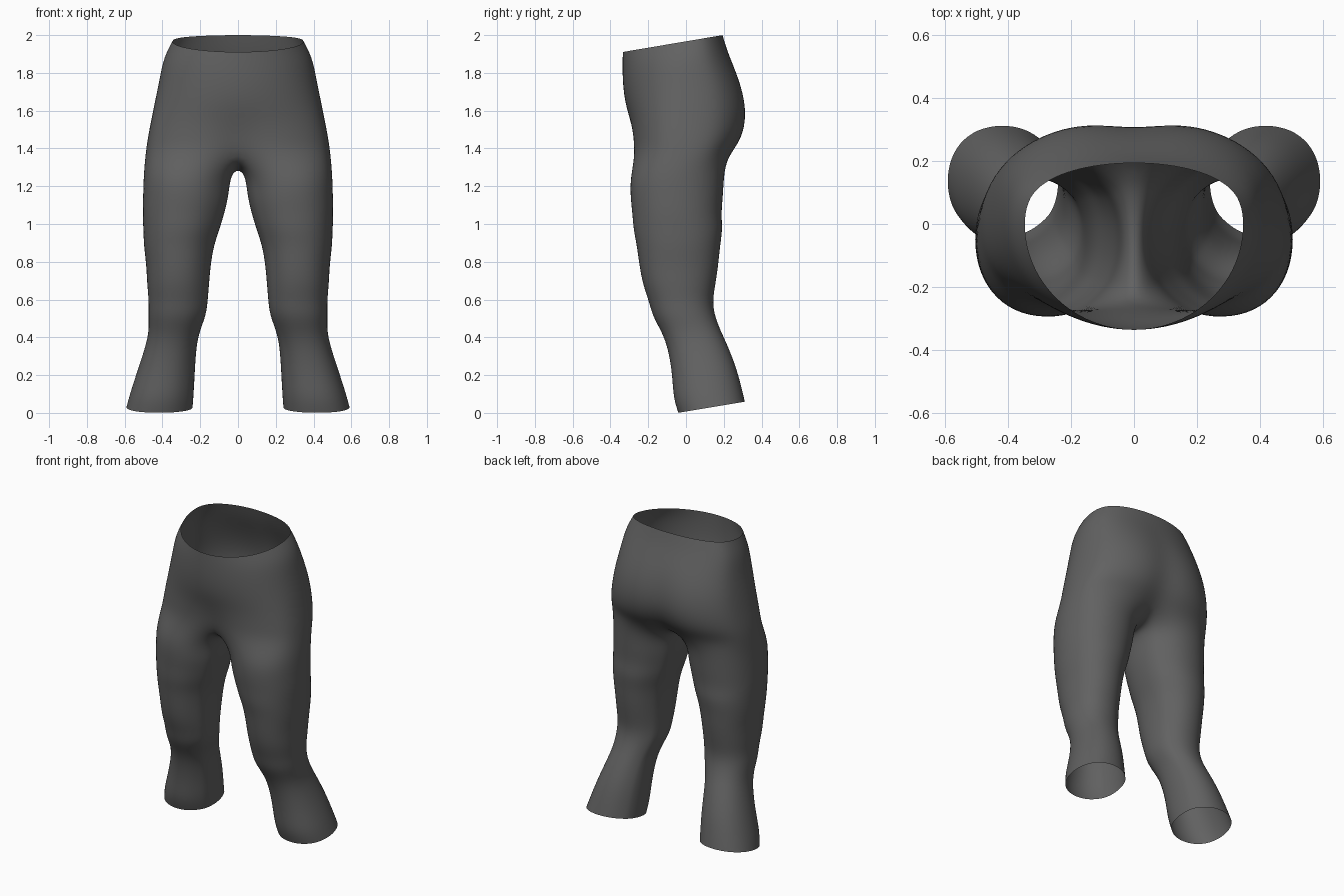
import bpy, bmesh, math

if "Cube" in bpy.data.objects:
    bpy.data.objects.remove(bpy.data.objects["Cube"])

ARC, SEAM = 13, 7          # points on half the hips, points on the crotch seam

# hips: z front, z back, half width, y front, y back, front dip, back cleft, front roundness
HIPS = [
    (1.910, 2.000, .350, -.338, .195, .00, .000, 1.0),
    (1.840, 1.910, .398, -.340, .225, .00, .004, 1.0),
    (1.740, 1.780, .420, -.338, .290, .00, .015, .95),
    (1.640, 1.660, .444, -.325, .333, .00, .030, .90),
    (1.550, 1.540, .465, -.305, .342, .01, .038, .80),
    (1.460, 1.440, .484, -.298, .315, .03, .055, .75),
    (1.380, 1.370, .494, -.298, .260, .05, .065, .70),
]
# legs: z front, z back, x inner, x outer, y front, y back
LEGS = [
    (1.25, 1.28, .038, .505, -.302, .208),
    (1.14, 1.15, .050, .508, -.300, .202),
    (1.06, 1.05, .072, .510, -.290, .192),
    (0.97, 0.97, .098, .506, -.284, .200),
    (0.89, 0.88, .128, .503, -.266, .185),
    (0.78, 0.78, .145, .489, -.252, .176),
    (0.68, 0.68, .153, .485, -.233, .160),
    (0.59, 0.60, .160, .476, -.200, .146),
    (0.51, 0.53, .168, .478, -.180, .152),
    (0.43, 0.45, .200, .474, -.132, .180),
    (0.34, 0.38, .220, .490, -.098, .214),
    (0.20, 0.25, .228, .535, -.076, .268),
    (0.08, 0.13, .234, .575, -.072, .300),
    (0.00, 0.06, .240, .595, -.045, .316),
]


def power(v, e):
    return math.copysign(abs(v) ** e, v)


def hip_ring(zf, zb, hw, yf, yb, dip_f, dip_b, round_f):
    pts = []
    for i in range(ARC):
        t = math.pi * i / (ARC - 1)
        x, c = hw * math.sin(t), math.cos(t)
        groove = math.exp(-(x / .11) ** 2)
        if c > 0:
            y = yf * power(c, round_f) + dip_f * groove
        else:
            y = yb * abs(c) ** .72 - dip_b * groove
        z = zf + (zb - zf) * (y - yf) / (yb - yf)
        pts.append((0 if i in (0, ARC - 1) else x, y, z))
    return pts


def leg_ring(zf, zb, xi, xo, yf, yb):
    a0, a1 = math.radians(-52), math.radians(232)
    angles = [a0 + (a1 - a0) * i / (ARC - 1) for i in range(ARC)]
    inner = 2 * math.pi + a0 - a1
    angles += [a1 + inner * (j + 1) / (SEAM + 1) for j in range(SEAM)]
    pts = []
    for a in angles:
        x = (xi + xo) / 2 + (xo - xi) / 2 * power(math.sin(a), .92)
        y = (yf + yb) / 2 - (yb - yf) / 2 * power(math.cos(a), .92)
        pts.append((x, y, zf + (zb - zf) * (y - yf) / (yb - yf)))
    return pts


bm = bmesh.new()


def add(pts):
    return [bm.verts.new(p) for p in pts]


def bridge(a, b, closed):
    n = len(a)
    for i in range(n if closed else n - 1):
        j = (i + 1) % n
        bm.faces.new((a[i], b[i], b[j], a[j]))


# hips, one half
prev = None
for row in HIPS:
    ring = add(hip_ring(*row))
    if prev:
        bridge(prev, ring, False)
    prev = ring

# crotch seam from back to front, hanging below the last hip ring
back, front = prev[-1].co, prev[0].co
seam = []
for j in range(SEAM):
    s = (j + 1) / (SEAM + 1)
    p = back.lerp(front, s)
    seam.append((0, p.y, p.z - .088 * math.sin(math.pi * s) ** .7))
prev = prev + add(seam)

# one leg down to the open cuff
for row in LEGS:
    ring = add(leg_ring(*row))
    bridge(prev, ring, True)
    prev = ring

bmesh.ops.recalc_face_normals(bm, faces=bm.faces)
# the open shell must face outwards: test a face on the outer side
outer = max(bm.faces, key=lambda f: f.calc_center_median().x)
if outer.normal.x < 0:
    bmesh.ops.reverse_faces(bm, faces=bm.faces)

mesh = bpy.data.meshes.new("trousers")
bm.to_mesh(mesh)
bm.free()
trousers = bpy.data.objects.new("trousers", mesh)
bpy.context.collection.objects.link(trousers)

cloth = bpy.data.materials.new("dark grey cloth")
cloth.diffuse_color = (.12, .12, .12, 1)
cloth.use_nodes = True
cloth.node_tree.nodes["Principled BSDF"].inputs["Base Color"].default_value = cloth.diffuse_color
mesh.materials.append(cloth)

# second half and smooth cloth surface
mirror = trousers.modifiers.new("mirror", 'MIRROR')
mirror.use_clip = True
mirror.merge_threshold = .0005
smooth = trousers.modifiers.new("smooth", 'SUBSURF')
smooth.levels = smooth.render_levels = 2
mesh.shade_smooth()
